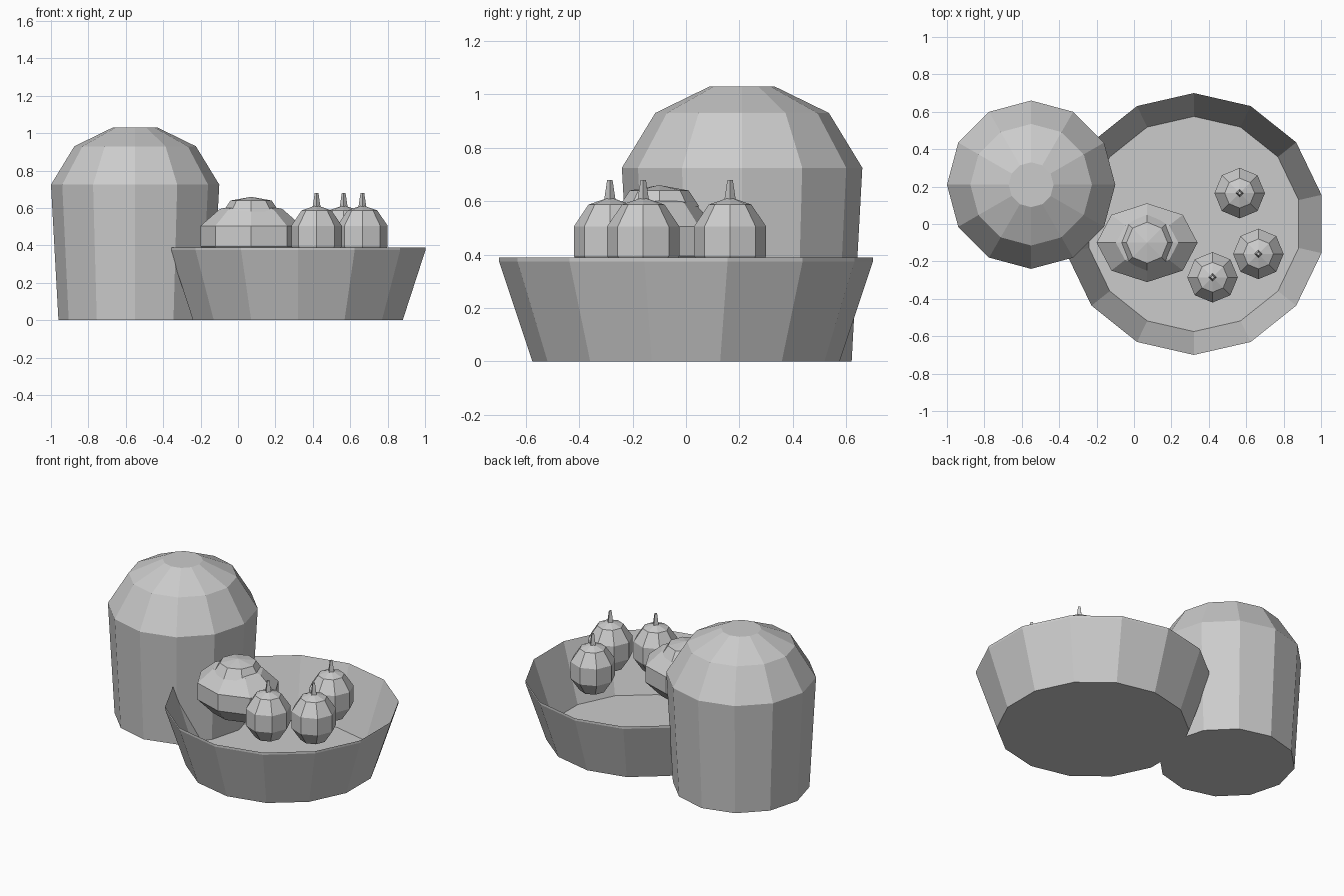
import bpy, bmesh
from math import cos, sin, tau

cube = bpy.data.objects.get("Cube")
if cube:
    bpy.data.objects.remove(cube, do_unlink=True)

grey = bpy.data.materials.new("plain_grey")
GREY = (0.6, 0.6, 0.6, 1)
grey.diffuse_color = GREY
grey.use_nodes = True
grey.node_tree.nodes["Principled BSDF"].inputs["Base Color"].default_value = GREY


def lathe(name, profile, sides, location, stretch=1.0, closed=True):
    """Faceted solid turned from (radius, height) points; stretch scales y."""
    bm = bmesh.new()
    rings = []
    for r, z in profile:
        if r == 0:
            rings.append([bm.verts.new((0, 0, z))] * sides)
        else:
            # start on the y axis so corners fall on the axes
            rings.append([bm.verts.new((r * sin(tau * i / sides),
                                        r * stretch * cos(tau * i / sides), z))
                          for i in range(sides)])
    for low, high in zip(rings, rings[1:]):
        for i in range(sides):
            j = (i + 1) % sides
            corners = list(dict.fromkeys((low[i], low[j], high[j], high[i])))
            bm.faces.new(corners)
    if closed:
        for ring in (rings[0], rings[-1]):
            if ring[0] is not ring[1]:
                bm.faces.new(ring)
    bmesh.ops.recalc_face_normals(bm, faces=bm.faces)
    mesh = bpy.data.meshes.new(name)
    bm.to_mesh(mesh)
    bm.free()
    mesh.materials.append(grey)
    ob = bpy.data.objects.new(name, mesh)
    ob.location = location
    bpy.context.collection.objects.link(ob)
    return ob


# Thin-walled bowl with a sharp rim
lathe("bowl", [(0.575, 0), (0.70, 0.375), (0.70, 0.39), (0.575, 0.015)],
      14, (0.32, 0, 0))

# Tall domed jar
lathe("domed_jar", [(0.41, 0), (0.45, 0.725), (0.325, 0.93), (0.12, 1.03)],
      12, (-0.55, 0.21, 0))

# Large squashed fruit with a cap
lathe("large_fruit", [(0, -0.18), (0.167, -0.145), (0.27, -0.055),
                      (0.27, 0.055), (0.167, 0.145), (0, 0.18)],
      8, (0.07, -0.10, 0.45), stretch=0.78)
lathe("large_fruit_cap", [(0.15, 0.58), (0.11, 0.64), (0, 0.66)],
      8, (0.07, -0.10, 0))

# Small fruits with tapered stems
for n, (x, y) in enumerate([(0.565, 0.165), (0.665, -0.16), (0.42, -0.285)], 1):
    lathe(f"small_fruit_{n}", [(0, -0.165), (0.08, -0.137), (0.135, -0.055),
                               (0.135, 0.055), (0.08, 0.137), (0, 0.165)],
          8, (x, y, 0.45))
    lathe(f"small_fruit_stem_{n}", [(0.025, 0.58), (0.01, 0.68)], 4, (x, y, 0))
